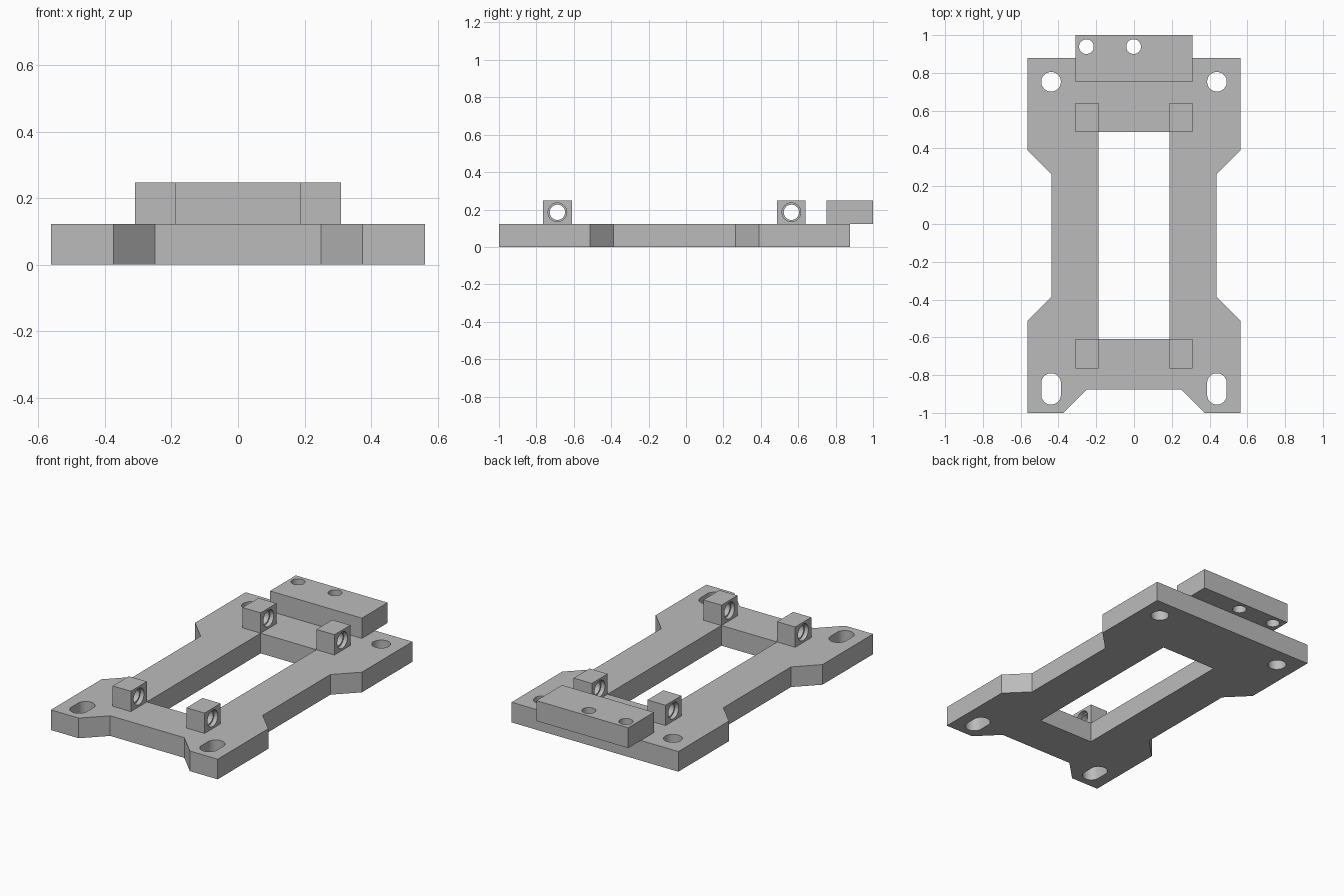
import bpy, bmesh
from math import cos, sin, pi, radians
from mathutils import Vector

if "Cube" in bpy.data.objects:
    bpy.data.objects.remove(bpy.data.objects["Cube"])

grey = bpy.data.materials.new("plain_grey")
grey.use_nodes = True
colour = (0.5, 0.5, 0.5, 1)
grey.diffuse_color = colour
grey.node_tree.nodes["Principled BSDF"].inputs["Base Color"].default_value = colour

THICK = 0.123       # base plate thickness
TOP = 0.247         # height of the raised parts
SIDES = 32


def finish(obj):
    """Give the part its material and smooth only its round walls."""
    obj.data.materials.clear()
    obj.data.materials.append(grey)
    bpy.ops.object.select_all(action='DESELECT')
    obj.select_set(True)
    bpy.context.view_layer.objects.active = obj
    bpy.ops.object.shade_smooth_by_angle(angle=radians(30))


def rect(x, y0, y1):
    return [(-x, y0), (x, y0), (x, y1), (-x, y1)]


def slot(cx, cy, r, stretch=0):
    """Round hole, or a slot lengthened along y."""
    pts = []
    for i in range(SIDES):
        a = 2 * pi * (i + 0.5) / SIDES
        s = stretch if sin(a) > 0 else -stretch
        pts.append((cx + r * cos(a), cy + s + r * sin(a)))
    return pts


def slab(name, loops, z0, z1):
    """Extrude an outline with holes into a solid slab."""
    curve = bpy.data.curves.new(name, 'CURVE')
    curve.dimensions = '2D'
    curve.fill_mode = 'BOTH'
    curve.extrude = (z1 - z0) / 2
    for loop in loops:
        spline = curve.splines.new('POLY')
        spline.points.add(len(loop) - 1)
        for point, (x, y) in zip(spline.points, loop):
            point.co = (x, y, 0, 1)
        spline.use_cyclic_u = True
    obj = bpy.data.objects.new(name, curve)
    bpy.context.collection.objects.link(obj)
    bpy.ops.object.select_all(action='DESELECT')
    obj.select_set(True)
    bpy.context.view_layer.objects.active = obj
    bpy.ops.object.convert(target='MESH')
    obj = bpy.context.view_layer.objects.active
    bm = bmesh.new()
    bm.from_mesh(obj.data)
    bmesh.ops.remove_doubles(bm, verts=bm.verts, dist=0.0001)
    bmesh.ops.recalc_face_normals(bm, faces=bm.faces)
    bmesh.ops.translate(bm, verts=bm.verts, vec=(0, 0, (z0 + z1) / 2))
    bm.to_mesh(obj.data)
    bm.free()
    finish(obj)


def lug(name, x0, x1, y0, y1):
    """Block bored through along x, with a shallow counterbore at each end."""
    centre = Vector((0, (y0 + y1) / 2, (THICK + TOP) / 2))
    wide, bore, step = 0.05, 0.041, 0.025
    profile = [(x0, 0), (x0, wide), (x0 + step, wide), (x0 + step, bore),
               (x1 - step, bore), (x1 - step, wide), (x1, wide), (x1, 0)]
    bm = bmesh.new()
    rings = []
    for x, r in profile:
        ring = []
        for i in range(SIDES):
            c, s = cos(2 * pi * i / SIDES), sin(2 * pi * i / SIDES)
            if r:
                offset = Vector((x, r * c, r * s))
            else:       # radius zero marks the rectangular outside
                m = max(abs(c), abs(s))
                offset = Vector((x, (y1 - y0) / 2 * c / m, (TOP - THICK) / 2 * s / m))
            ring.append(bm.verts.new(centre + offset))
        rings.append(ring)
    for k, a in enumerate(rings):
        b = rings[(k + 1) % len(rings)]
        for i in range(SIDES):
            j = (i + 1) % SIDES
            bm.faces.new((a[i], a[j], b[j], b[i]))
    bmesh.ops.recalc_face_normals(bm, faces=bm.faces)
    mesh = bpy.data.meshes.new(name)
    bm.to_mesh(mesh)
    bm.free()
    obj = bpy.data.objects.new(name, mesh)
    bpy.context.collection.objects.link(obj)
    finish(obj)


# Base plate: mirrored outline, window, round rear holes and front slots
half = [(0.563, 0.878), (0.563, 0.39), (0.438, 0.265), (0.438, -0.387),
        (0.563, -0.512), (0.563, -1), (0.375, -1), (0.25, -0.875)]
outline = half + [(-x, y) for x, y in reversed(half)]
loops = [outline, rect(0.188, -0.61, 0.487)]
for side in (-1, 1):
    loops.append(slot(side * 0.439, 0.753, 0.052))
    loops.append(slot(side * 0.439, -0.873, 0.052, 0.031))
slab("base_plate", loops, 0, THICK)

# Rear block overhanging the plate, with two vertical holes
slab("rear_block", [rect(0.31, 0.752, 1), slot(-0.252, 0.939, 0.039),
                    slot(-0.002, 0.939, 0.039)], THICK, TOP)

# Four bored lugs at the window corners
for end, y0, y1 in (("front", -0.765, -0.61), ("rear", 0.487, 0.64)):
    lug(end + "_left_lug", 0.188, 0.31, y0, y1)
    lug(end + "_right_lug", -0.31, -0.188, y0, y1)
